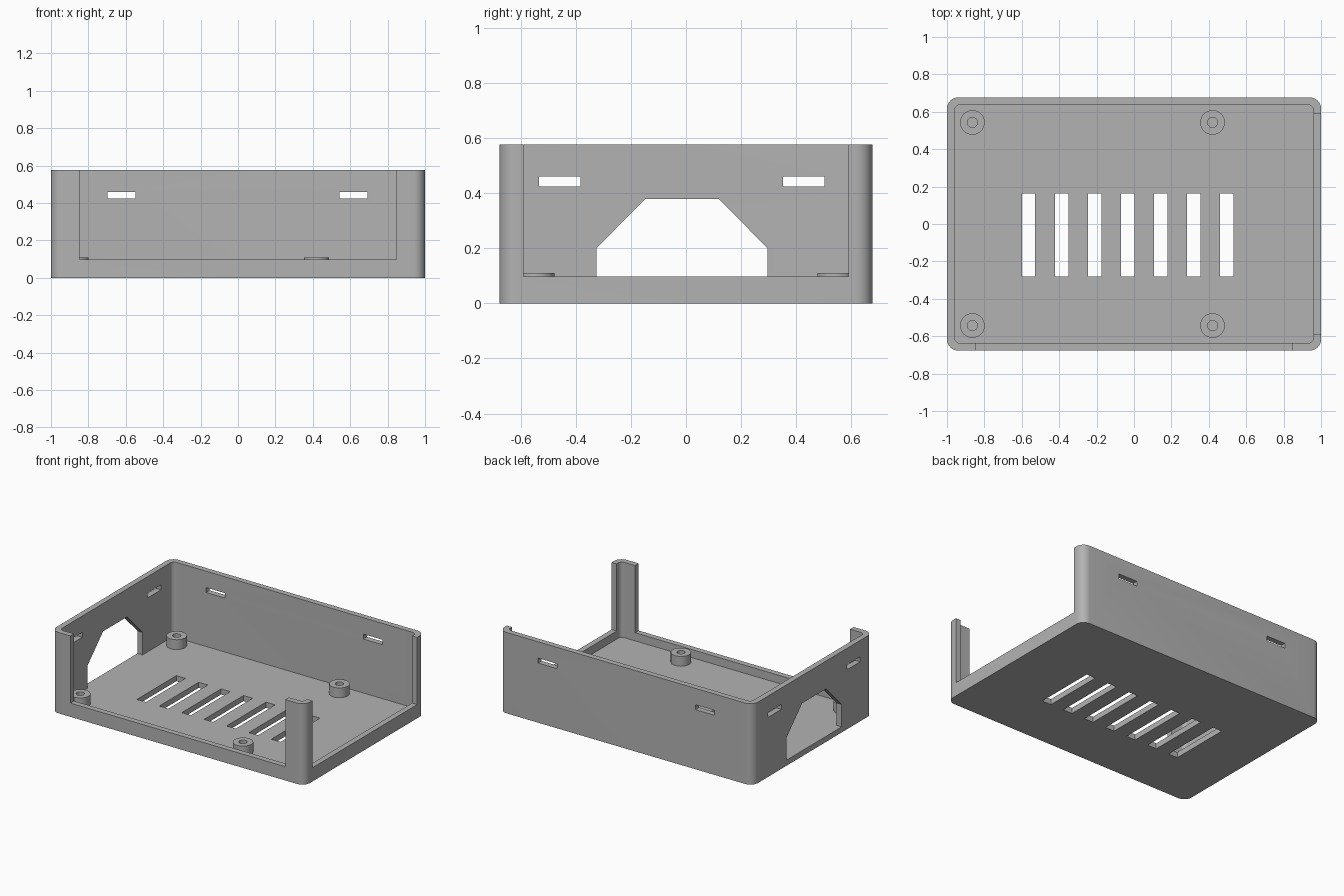
import bpy
import bmesh
from math import pi, cos, sin
from mathutils import Vector

default = bpy.data.objects.get("Cube")
if default:
    bpy.data.objects.remove(default, do_unlink=True)

HX, HY, TOP = 1.0, 0.677, 0.577       # half sizes and height
WALL, FLOOR, SILL = 0.04, 0.04, 0.098
PEG_TOP = 0.11

grey = bpy.data.materials.new("plain_grey")
grey.use_nodes = True
GREY = (0.45, 0.45, 0.45, 1)
grey.diffuse_color = GREY
grey.node_tree.nodes["Principled BSDF"].inputs["Base Color"].default_value = GREY


def prism(name, points, depth):
    """Closed solid: a loop of 3D points pushed along the depth vector."""
    bm = bmesh.new()
    face = bm.faces.new([bm.verts.new(p) for p in points])
    new = bmesh.ops.extrude_face_region(bm, geom=[face])["geom"]
    verts = [v for v in new if isinstance(v, bmesh.types.BMVert)]
    bmesh.ops.translate(bm, verts=verts, vec=Vector(depth))
    bmesh.ops.recalc_face_normals(bm, faces=bm.faces)
    mesh = bpy.data.meshes.new(name)
    bm.to_mesh(mesh)
    bm.free()
    obj = bpy.data.objects.new(name, mesh)
    mesh.materials.append(grey)
    bpy.context.collection.objects.link(obj)
    return obj


def box(name, x0, x1, y0, y1, z0, z1):
    loop = [(x0, y0, z0), (x1, y0, z0), (x1, y1, z0), (x0, y1, z0)]
    return prism(name, loop, (0, 0, z1 - z0))


def rounded_box(name, hx, hy, r, z0, z1, steps=8):
    loop = []
    for k, (sx, sy) in enumerate([(1, 1), (-1, 1), (-1, -1), (1, -1)]):
        for i in range(steps + 1):
            a = (k + i / steps) * pi / 2
            loop.append((sx * (hx - r) + r * cos(a), sy * (hy - r) + r * sin(a), z0))
    return prism(name, loop, (0, 0, z1 - z0))


def cylinder(name, x, y, r, z0, z1, sides=32):
    loop = [(x + r * cos(2 * pi * i / sides), y + r * sin(2 * pi * i / sides), z0)
            for i in range(sides)]
    return prism(name, loop, (0, 0, z1 - z0))


def cut(target, cutter):
    cutter.hide_render = True
    mod = target.modifiers.new("cut", "BOOLEAN")
    mod.operation = "DIFFERENCE"
    mod.solver = "EXACT"
    mod.object = cutter
    bpy.context.view_layer.objects.active = target
    bpy.ops.object.modifier_apply(modifier=mod.name)
    bpy.data.objects.remove(cutter, do_unlink=True)


def smooth(obj):
    bpy.ops.object.select_all(action="DESELECT")
    obj.select_set(True)
    bpy.context.view_layer.objects.active = obj
    bpy.ops.object.shade_smooth_by_angle(angle=pi / 6)


# Tray with rounded corners, hollowed from above
tray = rounded_box("tray", HX, HY, 0.06, 0, TOP)
cut(tray, rounded_box("hollow", HX - WALL, HY - WALL, 0.03, FLOOR, 1))

# Large openings in the front and in the +x side
cut(tray, box("front_opening", -0.848, 0.847, -1, -0.6, SILL, 1))
cut(tray, box("side_opening", 0.9, 1.2, -0.59, 0.59, SILL, 1))

# Arched port in the -x wall, reaching down to the floor
port = [(-0.325, FLOOR), (0.296, FLOOR), (0.296, 0.2),
        (0.12, 0.378), (-0.149, 0.378), (-0.325, 0.2)]
cut(tray, prism("port", [(-1.1, y, z) for y, z in port], (0.18, 0, 0)))

# Clip slots high in the back wall and the -x wall
for x in (-0.623, 0.618):
    cut(tray, box("back_slot", x - 0.075, x + 0.075, 0.6, 0.8, 0.425, 0.46))
for y in (-0.458, 0.428):
    cut(tray, box("side_slot", -1.1, -0.92, y - 0.075, y + 0.075, 0.425, 0.46))

# Row of vents through the floor
for i in range(7):
    x = -0.564 + 0.1768 * i
    cut(tray, box("vent", x - 0.036, x + 0.036, -0.282, 0.162, -0.1, 0.09))
smooth(tray)

# Four hollow standoffs on the floor
for side, x in (("left", 0.42), ("right", -0.864)):
    for end, y in (("front", -0.543), ("back", 0.543)):
        peg = cylinder(f"{end}_{side}_standoff", x, y, 0.066, FLOOR - 0.005, PEG_TOP)
        cut(peg, cylinder("screw_hole", x, y, 0.027, FLOOR, 0.2))
        smooth(peg)
